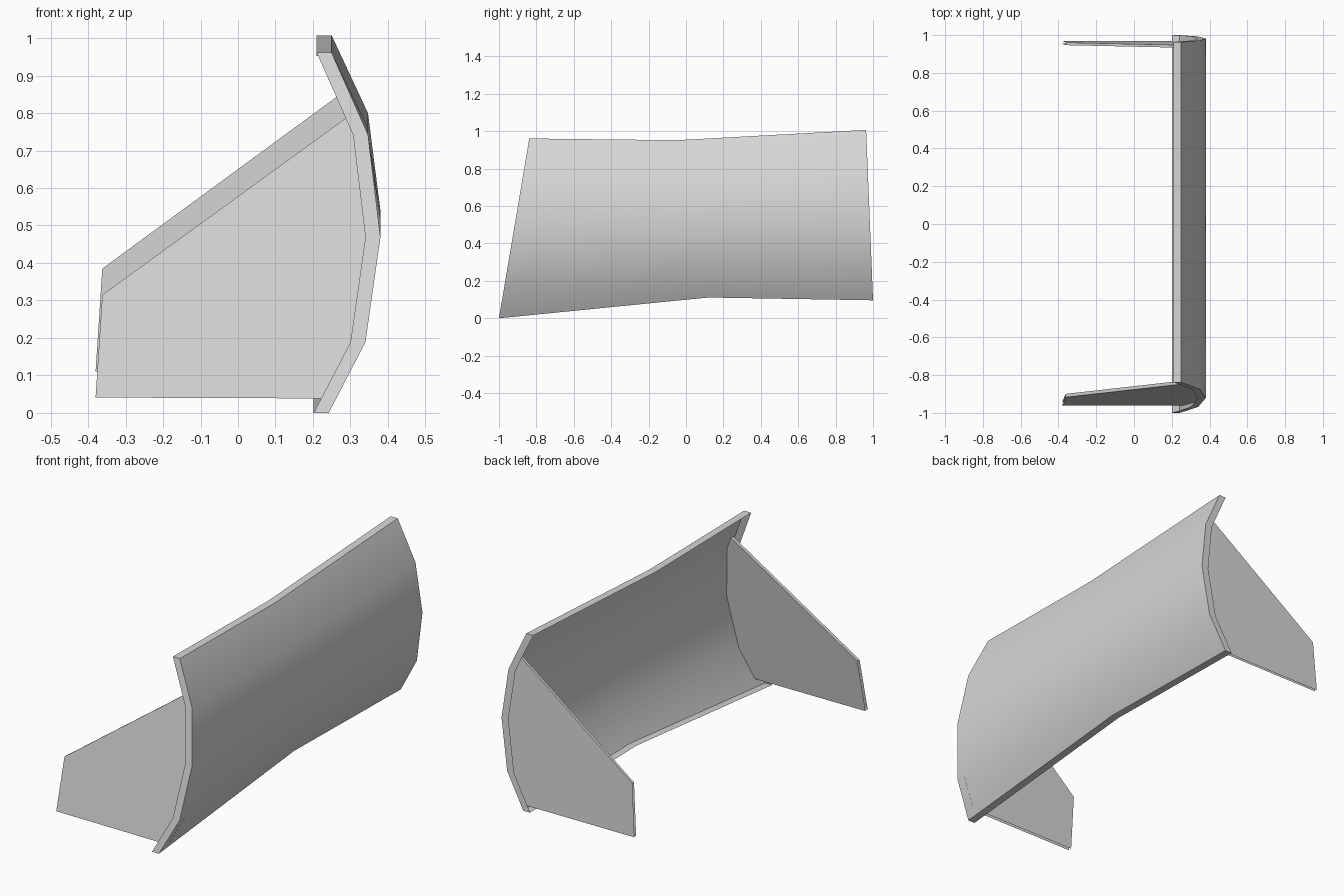
import bpy
import bmesh
from math import radians
from mathutils import Vector

cube = bpy.data.objects.get("Cube")
if cube:
    bpy.data.objects.remove(cube, do_unlink=True)

GREY = (0.68, 0.68, 0.68, 1)
grey = bpy.data.materials.new("light grey")
grey.use_nodes = True
grey.diffuse_color = GREY
grey.node_tree.nodes["Principled BSDF"].inputs["Base Color"].default_value = GREY


def loft(name, sections, open_sides):
    """Skin closed cross-sections, cap the ends, then remove the open sides."""
    bm = bmesh.new()
    rings = [[bm.verts.new(p) for p in s] for s in sections]
    unwanted = []
    for a, b in zip(rings, rings[1:]):
        for i in range(len(a)):
            j = (i + 1) % len(a)
            face = bm.faces.new((a[i], a[j], b[j], b[i]))
            if i in open_sides:
                unwanted.append(face)
    bm.faces.new(rings[0])
    bm.faces.new(rings[-1])
    bmesh.ops.recalc_face_normals(bm, faces=bm.faces)
    bmesh.ops.delete(bm, geom=unwanted, context='FACES_ONLY')
    mesh = bpy.data.meshes.new(name)
    bm.to_mesh(mesh)
    bm.free()
    mesh.materials.append(grey)
    obj = bpy.data.objects.new(name, mesh)
    bpy.context.collection.objects.link(obj)
    return obj


# Curved panel: (inner x, fraction of height), swept over three stations
bow = [(0.202, 0), (0.3, 0.196), (0.34, 0.488), (0.307, 0.772), (0.21, 1)]
rim = 0.04
# bottom (y, z) and top (y, z) of each station
stations = [((-1, 0), (-0.838, 0.961)),
            ((0.12, 0.111), (-0.05, 0.952)),
            ((1, 0.096), (0.963, 1.007))]
sections = []
for low, high in stations:
    ring = []
    for x, t in bow:
        y, z = Vector(low).lerp(Vector(high), t)
        ring.append((x, y, z))
    ring += [(x + rim, y, z) for x, y, z in reversed(ring)]
    sections.append(ring)
# The hollow of the panel is open, leaving an outer skin with a narrow rim
panel = loft("curved_panel", sections, range(4))

bpy.ops.object.select_all(action='DESELECT')
panel.select_set(True)
bpy.context.view_layer.objects.active = panel
bpy.ops.object.shade_smooth_by_angle(angle=radians(35))


def skin_x(t):
    """Outer x of the panel at a fraction of its height."""
    for (x0, t0), (x1, t1) in zip(bow, bow[1:]):
        if t <= t1:
            return x0 + (x1 - x0) * (t - t0) / (t1 - t0) + rim


def side_plate(name, station, y, lean, lift, depth, t_low, t_high):
    """Leaning plate reaching the skin; only its sloping top edge is closed."""
    base, top = station[0][1], station[1][1]
    heights = [t_low] + [t for _, t in bow[1:-1]] + [t_high]
    outline = [(-0.38, 0.041 + lift)]
    outline += [(skin_x(t) - 0.002, base + (top - base) * t) for t in heights]
    outline.append((-0.362, 0.315 + lift))
    loft(name, [[(x, y + d + lean * (z - lift - 0.04), z) for x, z in outline]
                for d in (0, depth)], (0, 1, 2, 3, 4, 6))


side_plate("front_side_plate", stations[0], -0.96, 0.155, 0, 0.018, 0.04, 0.84)
side_plate("back_side_plate", stations[2], 0.969, -0.03, 0.07, -0.014, 0.015, 0.857)
